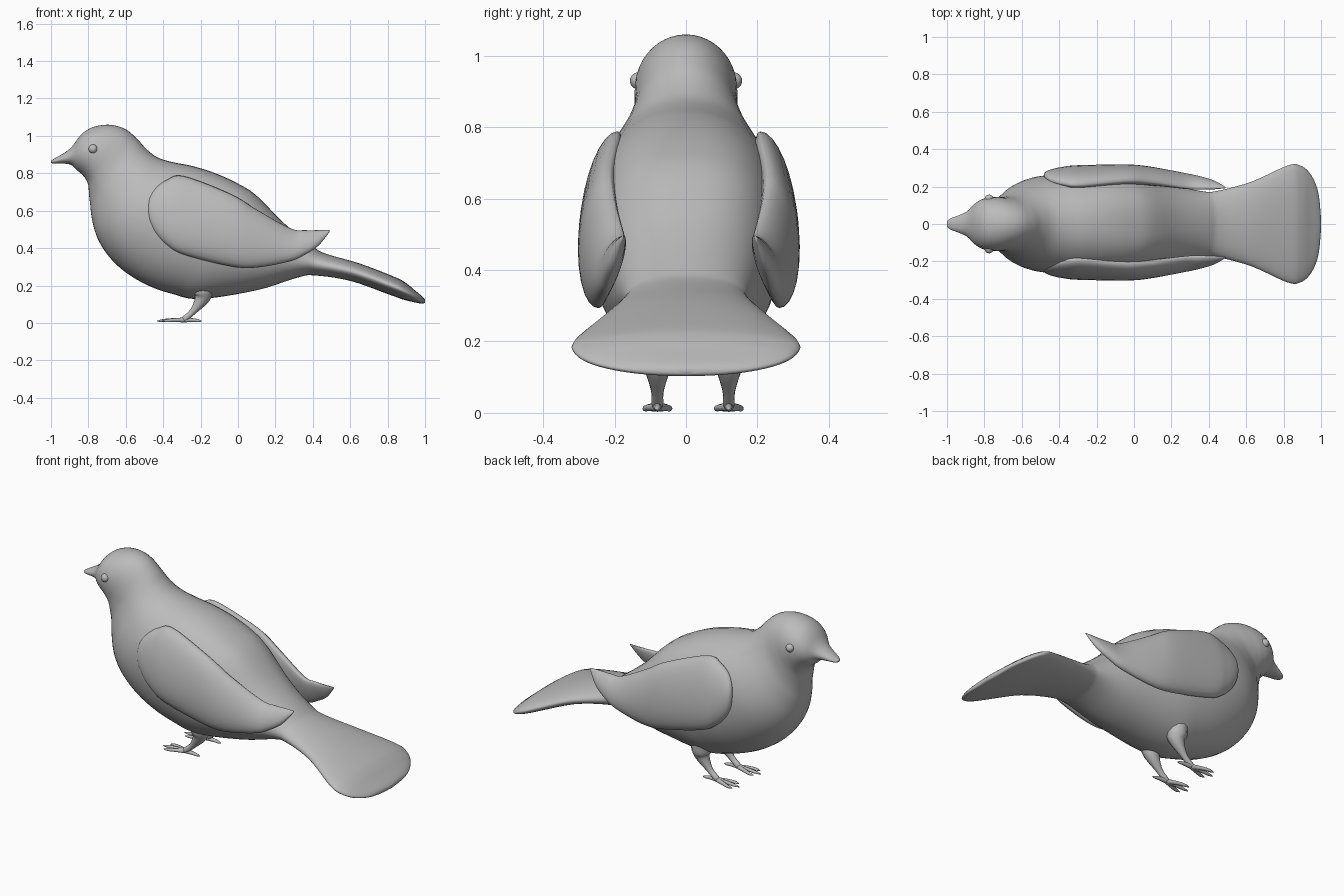
import bpy, math
from mathutils import Vector

if "Cube" in bpy.data.objects:
    bpy.data.objects.remove(bpy.data.objects["Cube"])

gray = bpy.data.materials.new("plain gray")
gray.diffuse_color = (0.5, 0.5, 0.5, 1)
gray.use_nodes = True
gray.node_tree.nodes["Principled BSDF"].inputs["Base Color"].default_value = gray.diffuse_color


def spline(pts, n):
    """Catmull-Rom resampling of tuples of any length."""
    out, m = [], len(pts)
    for i in range(m - 1):
        p = [pts[min(max(i + k, 0), m - 1)] for k in (-1, 0, 1, 2)]
        for j in range(n):
            t = j / n
            out.append(tuple(0.5 * (2 * b + (c - a) * t + (2 * a - 5 * b + 4 * c - d) * t * t
                       + (3 * b - a - 3 * c + d) * t ** 3) for a, b, c, d in zip(*p)))
    out.append(tuple(pts[-1]))
    return out


def make(name, rings):
    """Skin closed rings of equal length and cap both ends."""
    n = len(rings[0])
    verts = [v for r in rings for v in r]
    faces = [(i * n + j, i * n + (j + 1) % n, (i + 1) * n + (j + 1) % n, (i + 1) * n + j)
             for i in range(len(rings) - 1) for j in range(n)]
    faces += [tuple(range(n))[::-1], tuple(range(len(verts) - n, len(verts)))]
    me = bpy.data.meshes.new(name)
    me.from_pydata(verts, [], faces)
    me.materials.append(gray)
    ob = bpy.data.objects.new(name, me)
    bpy.context.collection.objects.link(ob)
    bpy.context.view_layer.objects.active = ob
    bpy.ops.object.mode_set(mode='EDIT')
    bpy.ops.mesh.select_all(action='SELECT')
    bpy.ops.mesh.normals_make_consistent(inside=False)
    bpy.ops.object.mode_set(mode='OBJECT')
    me.shade_smooth()
    return ob


def tube(name, pts, n=5, seg=12):
    """Tapered round limb through (x, y, z, radius) points."""
    p = spline(pts, n)
    c = [Vector(q[:3]) for q in p]
    rings = []
    for i, q in enumerate(p):
        d = (c[min(i + 1, len(c) - 1)] - c[max(i - 1, 0)]).normalized()
        u = d.cross(Vector((0, 1, 0.01))).normalized()
        v = d.cross(u)
        rings.append([c[i] + q[3] * (u * math.cos(2 * math.pi * k / seg)
                      + v * math.sin(2 * math.pi * k / seg)) for k in range(seg)])
    return make(name, rings)


# Body with beak, head and tail: belly point x,z / back point x,z / half width
body = [
    (-1.0, .856, -1.0, .868, .012), (-.98, .852, -.98, .88, .03),
    (-.90, .848, -.90, .93, .063), (-.86, .815, -.845, 1.0, .108),
    (-.835, .795, -.80, 1.036, .13), (-.815, .77, -.74, 1.056, .141),
    (-.80, .735, -.67, 1.058, .144), (-.797, .69, -.60, 1.035, .144),
    (-.79, .63, -.54, .985, .152), (-.78, .55, -.49, .93, .18),
    (-.75, .45, -.43, .885, .22), (-.69, .355, -.35, .86, .25),
    (-.60, .27, -.24, .838, .265), (-.48, .20, -.12, .80, .27),
    (-.35, .155, 0, .745, .265), (-.20, .128, .10, .68, .25),
    (.10, .175, .25, .53, .212), (.32, .243, .40, .41, .176),
    (.41, .254, .47, .37, .176), (.60, .225, .65, .318, .225),
    (.80, .155, .84, .245, .312), (.88, .126, .90, .212, .312),
    (.945, .110, .945, .175, .265), (.985, .103, .985, .142, .17),
    (1.0, .108, 1.0, .125, .03)]
SEG = 44
rings = []
for ax, az, bx, bz, w in spline(body, 5):
    r = []
    # the back is a little squarer than an ellipse around the middle
    full = 2 / (2 + .6 * math.exp(-(((ax + bx) / 2 + .12) / .3) ** 2))
    for k in range(SEG):
        a = 2 * math.pi * k / SEG
        c, s = math.cos(a), math.sin(a)
        if c > 0:
            c, s = c ** full, math.copysign(abs(s) ** full, s)
        t = 0.5 + 0.5 * c
        r.append((ax + (bx - ax) * t, w * s, az + (bz - az) * t))
    rings.append(r)
make("body", rings)

# Wing sections: x, low edge z,y / high edge z,y / outward bulge
wing = [(-.482, .585, .252, .625, .25, .006), (-.472, .535, .252, .675, .24, .025),
        (-.44, .475, .252, .725, .222, .046), (-.38, .415, .255, .765, .208, .062),
        (-.29, .365, .257, .785, .20, .073), (-.04, .303, .255, .69, .222, .07),
        (.10, .296, .25, .606, .215, .062), (.28, .33, .235, .506, .188, .046),
        (.36, .366, .225, .496, .183, .036), (.43, .413, .21, .496, .182, .024),
        (.488, .485, .188, .497, .184, .004)]
for side, tag in ((1, "left"), (-1, "right")):
    rings = []
    for x, zl, yl, zh, yh, bulge in spline(wing, 5):
        r = []
        for k in range(28):
            a = 2 * math.pi * k / 28
            t, s = .5 + .5 * math.cos(a), math.sin(a)
            yy = yl + (yh - yl) * t + s * bulge * (1 if s > 0 else .5)
            r.append((x, .008 + side * yy, zl + (zh - zl) * t))
        rings.append(r)
    make(tag + "_wing", rings)

    # Eye
    bpy.ops.mesh.primitive_uv_sphere_add(segments=20, ring_count=12, radius=.024,
                                         location=(-.775, side * .133, .93))
    eye = bpy.context.object
    eye.name = tag + "_eye"
    eye.data.materials.append(gray)
    eye.data.shade_smooth()

    # Leg and toes
    y = .02 + side * .1
    tube(tag + "_leg", [(-.19, y, .23, .06), (-.188, y, .165, .056), (-.195, y, .125, .038),
                        (-.24, y, .062, .018), (-.285, y, .022, .016), (-.30, y, .014, .008)])
    for k, (dx, dy) in enumerate(((-.148, 0), (-.125, .034), (-.12, -.034), (.09, 0))):
        tube(f"{tag}_toe_{k + 1}",
             [(-.285, y, .016, .013), (-.285 + dx * .5, y + dy * .7, .015, .010),
              (-.285 + dx * .8, y + dy, .012, .008), (-.285 + dx, y + dy, .010, .002)], 4, 8)
